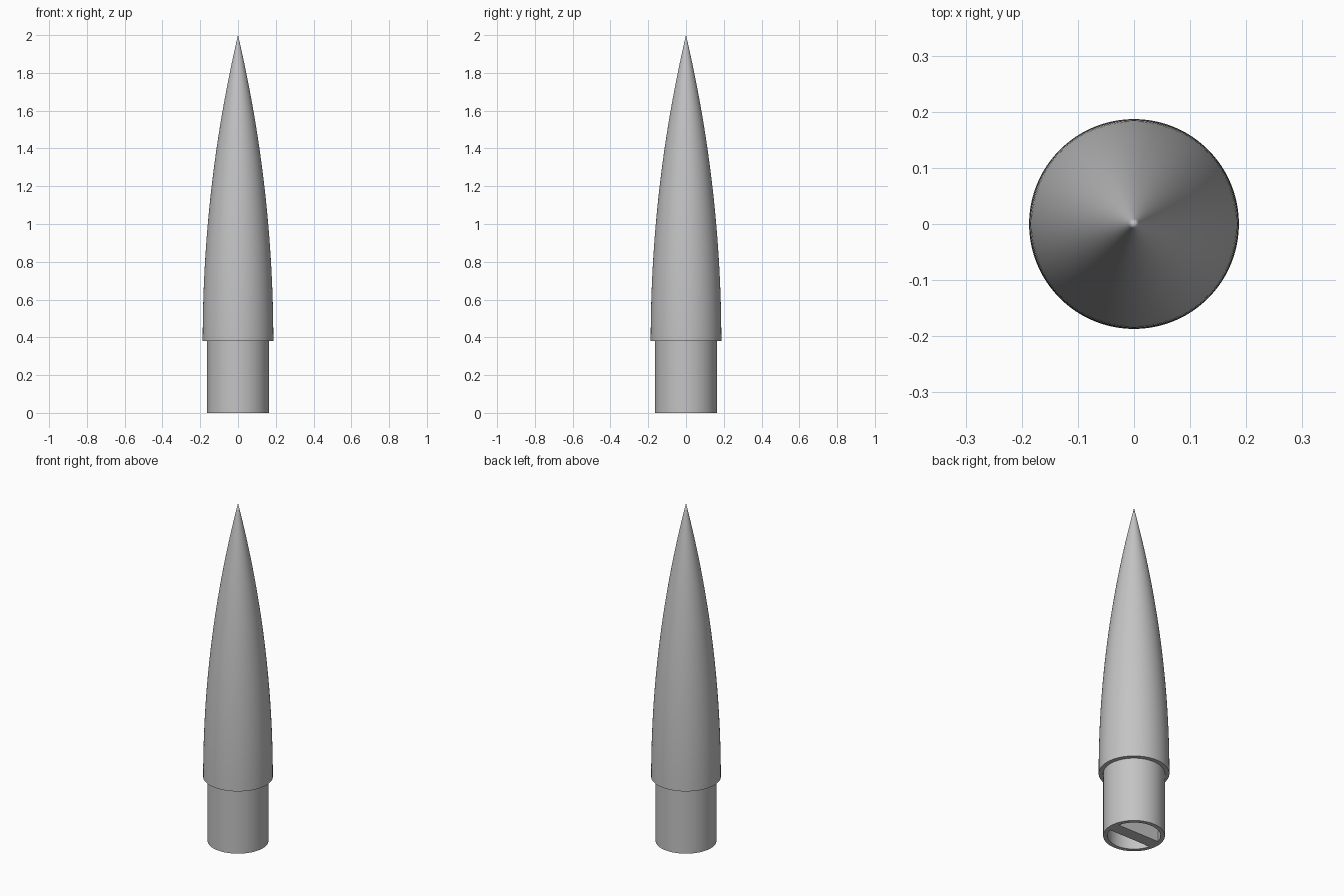
import bpy, bmesh, math

if "Cube" in bpy.data.objects:
    bpy.data.objects.remove(bpy.data.objects["Cube"])

SEGMENTS = 96
R, BASE, TIP = 0.187, 0.38, 2.0      # ogive radius, base height, tip height
SHOULDER, BORE = 0.163, 0.14         # shoulder outer and inner radius

grey = bpy.data.materials.new("light_grey")
grey.diffuse_color = (0.55, 0.55, 0.55, 1)
grey.use_nodes = True
grey.node_tree.nodes["Principled BSDF"].inputs["Base Color"].default_value = grey.diffuse_color


def ogive(radius, base, tip, steps):
    """Tangent ogive profile from base to tip as (radius, height) points."""
    length = tip - base
    rho = (radius ** 2 + length ** 2) / (2 * radius)
    pts = []
    for i in range(steps + 1):
        h = length * i / steps
        pts.append((math.sqrt(rho * rho - h * h) + radius - rho, base + h))
    pts[-1] = (0, tip)
    return pts


def add_object(name, bm):
    bmesh.ops.recalc_face_normals(bm, faces=bm.faces)
    mesh = bpy.data.meshes.new(name)
    bm.to_mesh(mesh)
    bm.free()
    mesh.materials.append(grey)
    obj = bpy.data.objects.new(name, mesh)
    bpy.context.collection.objects.link(obj)
    return obj


def lathe(name, profile):
    bm = bmesh.new()
    verts = [bm.verts.new((r, 0, z)) for r, z in profile]
    edges = [bm.edges.new(pair) for pair in zip(verts, verts[1:])]
    bmesh.ops.spin(bm, geom=verts + edges, cent=(0, 0, 0), axis=(0, 0, 1),
                   angle=math.tau, steps=SEGMENTS, use_duplicate=False)
    bmesh.ops.remove_doubles(bm, verts=bm.verts, dist=1e-5)
    obj = add_object(name, bm)
    bpy.ops.object.select_all(action='DESELECT')
    obj.select_set(True)
    bpy.context.view_layer.objects.active = obj
    bpy.ops.object.shade_smooth_by_angle(angle=math.radians(30))
    return obj


# Hollow nose with its narrower shoulder, one closed shell
outer = [(SHOULDER, 0), (SHOULDER, BASE)] + ogive(R, BASE, TIP, 40)
inner = [(BORE, 0), (BORE, BASE)] + ogive(BORE, BASE + 0.02, TIP - 0.2, 30)
lathe("nose_cone", inner[::-1] + outer)

# Strap bar across the open end of the shoulder
bm = bmesh.new()
bmesh.ops.create_cube(bm, size=1)
for v in bm.verts:
    v.co.x *= 2 * BORE + 0.01
    v.co.y *= 0.07
    v.co.z = (v.co.z + 0.5) * 0.12
add_object("shoulder_bar", bm)
